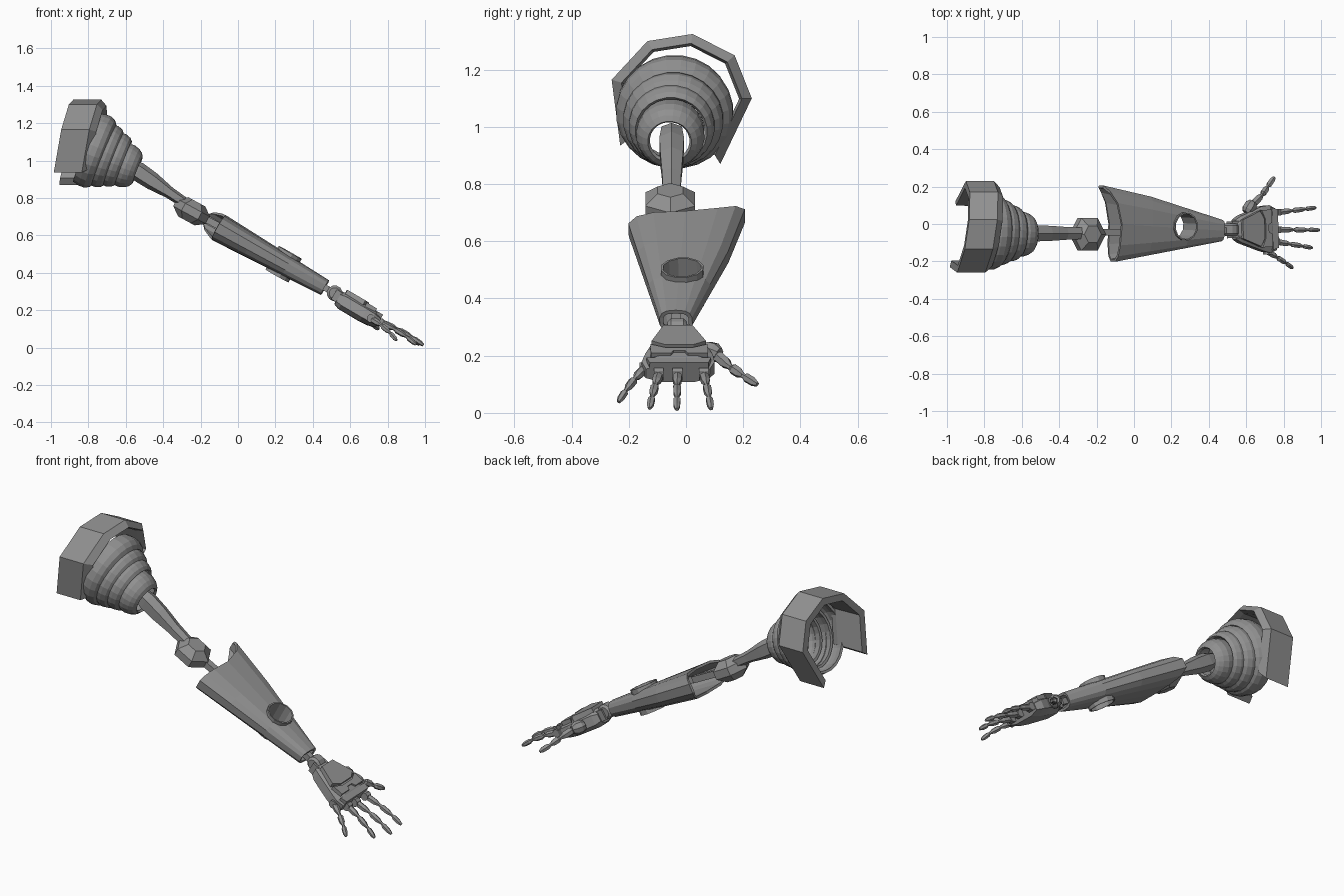
import bpy, bmesh
from math import sin, cos, pi, copysign
from mathutils import Vector, Matrix

if "Cube" in bpy.data.objects:
    bpy.data.objects.remove(bpy.data.objects["Cube"])

grey = bpy.data.materials.new("mid grey")
grey.use_nodes = True
GREY = (0.28, 0.28, 0.28, 1)
grey.diffuse_color = GREY
grey.node_tree.nodes["Principled BSDF"].inputs["Base Color"].default_value = GREY


def frame(origin, direction):
    """Local x runs along direction, y sideways, z outward."""
    d = Vector(direction).normalized()
    side = Vector((0, 0, 1)).cross(d).normalized()
    m = Matrix((d, side, d.cross(side))).transposed().to_4x4()
    m.translation = Vector(origin)
    return m


def ring(s, ry, rz, n=12, cy=0, power=1, turn=0.5):
    """Cross-section at distance s; a power below 1 makes it boxier."""
    pts = []
    for i in range(n):
        a = 2 * pi * (i + turn) / n
        c, k = cos(a), sin(a)
        pts.append((s, cy + ry * copysign(abs(c) ** power, c),
                    rz * copysign(abs(k) ** power, k)))
    return pts


def loft(name, m, rings, caps=True, loop=False, around=True):
    """Skin a row of rings with quads."""
    bm = bmesh.new()
    rows = [[bm.verts.new(m @ Vector(p)) for p in r] for r in rings]
    n = len(rows[0])
    pairs = list(zip(rows, rows[1:])) + ([(rows[-1], rows[0])] if loop else [])
    for a, b in pairs:
        for i in range(n if around else n - 1):
            j = (i + 1) % n
            bm.faces.new((a[i], a[j], b[j], b[i]))
    if caps:
        if around:
            bm.faces.new(rows[0])
            bm.faces.new(rows[-1])
        else:
            bm.faces.new([r[0] for r in rows])
            bm.faces.new([r[-1] for r in rows])
    bmesh.ops.recalc_face_normals(bm, faces=bm.faces)
    mesh = bpy.data.meshes.new(name)
    bm.to_mesh(mesh)
    bm.free()
    mesh.materials.append(grey)
    ob = bpy.data.objects.new(name, mesh)
    bpy.context.collection.objects.link(ob)
    return ob


def prism(name, m, outline, low, high):
    """Flat plate with an (x, y) outline."""
    return loft(name, m, [[(x, y, z) for x, y in outline] for z in (low, high)])


def apply_modifier(ob, kind, **settings):
    mod = ob.modifiers.new(kind.title(), kind)
    for key, value in settings.items():
        setattr(mod, key, value)
    bpy.context.view_layer.objects.active = ob
    bpy.ops.object.modifier_apply(modifier=mod.name)


# Shoulder guard: faceted arch open at the bottom, with a bevelled front lip
arch = [(-.215, -.155), (-.245, .075), (-.12, .21), (.038, .235),
        (.185, .16), (.245, .01), (.135, -.22)]


def arch_ring(s, k):
    return [(s + k * (.12 * y + .19 * z), k * y, k * z) for y, z in arch]


loft("shoulder_guard", Matrix.Translation((-.93, -.015, 1.09)),
     [arch_ring(0, 1), arch_ring(.15, 1), arch_ring(.185, .86),
      arch_ring(.15, .82), arch_ring(0, .84)], loop=True, around=False)

# Shoulder cups: nested stepped shells shrinking toward the arm
for i, (x, y, z, r) in enumerate([(-.75, -.04, 1.045, .205), (-.70, -.045, 1.02, .175),
                                  (-.65, -.05, 1.0, .15), (-.595, -.055, .97, .12)]):
    profile = [(-.065, .96), (-.03, 1), (0, 1), (.025, .94), (.04, .84)]
    if i == 3:
        profile = [(-.05, .98), (0, 1), (.03, .92), (.05, .8), (.062, .64)]
    cup = loft(f"shoulder_cup_{i + 1}", frame((x, y, z), (.93, -.04, -.36)),
               [ring(s, r * k, r * k, 24) for s, k in profile], caps=False)
    apply_modifier(cup, "SOLIDIFY", thickness=.014)

# Upper arm: tapered bar
loft("upper_arm", frame((-.60, -.05, .985), (.32, 0, -.215)),
     [ring(s, ry, rz, 6, power=.8) for s, ry, rz in
      [(0, .04, .035), (.08, .048, .052), (.17, .045, .048),
       (.28, .038, .032), (.39, .034, .028)]])

# Elbow: flattened hexagonal bead
loft("elbow", frame((-.248, -.055, .728), (.48, 0, .88)),
     [ring(s, r, r, 6) for s, r in
      [(-.058, .05), (-.022, .1), (.022, .1), (.058, .052)]])
loft("elbow_link", frame((-.19, -.045, .695), (.89, 0, -.455)),
     [ring(s, .025, .025, 4) for s in (0, .19)])

# Forearm: wide tapering shell with one rear corner swept back
fore = frame((-.10, 0, .64), (.565, -.035, -.32))
sections = []
for t in (0, .3, .65, 1):
    pts = ring(t * .65, .205 + t * (.058 - .205), .076 + t * (.045 - .076), 14, power=.72)
    if t == 0:
        pts = [(s - .1 * max(0, y / .2) ** 2, y, z) for s, y, z in pts]
    sections.append(pts)
forearm = loft("forearm", fore, sections, caps=False)
apply_modifier(forearm, "SOLIDIFY", thickness=.014)

# Round opening through the forearm, with a raised sleeve
hole = fore @ Matrix.Translation((.395, .01, 0)) @ Matrix.Rotation(-pi / 2, 4, "Y")
cutter = loft("opening_cutter", hole, [ring(s, .07, .066) for s in (-.2, .2)])
cutter.hide_render = True
apply_modifier(forearm, "BOOLEAN", object=cutter, operation="DIFFERENCE", solver="EXACT")
bpy.data.objects.remove(cutter)
loft("opening_sleeve", hole,
     [ring(s, r, r * .95) for s, r in ((-.072, .076), (.072, .076), (.072, .068), (-.072, .068))],
     caps=False, loop=True)

# Wrist: hinge barrel, lugs and links
hand = frame((.535, -.03, .265), (.86, .03, -.51))
loft("wrist_barrel", frame((.517, -.03, .29), (0, 1, 0)),
     [ring(s, r, r) for s, r in ((-.034, .03), (-.022, .042), (.022, .042), (.034, .03))])
loft("wrist_link", frame((.44, -.035, .335), (.86, 0, -.5)),
     [ring(s, .022, .024, 4) for s in (0, .16)])
for side in (-1, 1):
    prism("wrist_lug", hand, [(-.03, side * .03), (.04, side * .03),
                              (.04, side * .045), (-.03, side * .045)], -.025, .035)

# Palm: flared block
loft("palm", hand, [ring(s, w, h, 8, cy=c, power=.7) for s, w, h, c in
                    [(0, .055, .04, 0), (.03, .075, .052, 0), (.16, .125, .052, 0),
                     (.21, .135, .048, -.004), (.25, .118, .036, -.006)]])

# Back-of-hand plates, the front one notched in the middle
prism("hand_plate", hand, [(.02, -.05), (.13, -.095), (.155, -.05), (.155, .05),
                           (.13, .095), (.02, .05)], .03, .062)
prism("knuckle_plate", hand, [(.142, -.1), (.165, -.048), (.165, .048), (.142, .1), (.205, .1),
                              (.205, .03), (.185, .02), (.185, -.02), (.205, -.03), (.205, -.1)],
      .03, .056)
prism("knuckle_bar", hand, [(.215, -.115), (.215, .11), (.25, .1), (.25, -.105)], -.02, .044)


# Fingers: beads strung along a bent path with thin joints between
def finger(name, points, width=.018):
    pts = [Vector(p) for p in points]
    for i, (a, b) in enumerate(zip(pts, pts[1:])):
        size = (b - a).length
        w = width * (1 - .12 * i)
        loft(f"{name}_segment_{i + 1}", frame(a, b - a),
             [ring(size * t, w * k, w * k, 6) for t, k in
              [(.06, .55), (.22, 1), (.68, .95), (.95, .5)]])
        loft(f"{name}_joint_{i + 1}", frame(a - (b - a) * .14, b - a),
             [ring(s, w * .55, w * .6, 6) for s in (0, size * .3)])


for name, base, tip in [("index_finger", (.765, .062, .135), (.975, .088, .012)),
                        ("middle_finger", (.765, -.03, .135), (.995, -.032, .01)),
                        ("ring_finger", (.76, -.095, .135), (.955, -.128, .014)),
                        ("little_finger", (.71, -.145, .155), (.85, -.237, .036))]:
    a, b = Vector(base), Vector(tip)
    lift = Vector((.005, 0, .008))
    finger(name, [a, a.lerp(b, .36) + lift, a.lerp(b, .7) + lift, b])
    loft(name + "_knuckle", frame(a, (0, 1, 0)),
         [ring(s, .023, .023, 8) for s in (-.017, .017)])

# Thumb with its base joint
finger("thumb", [(.635, .105, .205), (.685, .155, .16), (.715, .2, .13), (.752, .252, .098)], .022)
loft("thumb_base", frame((.60, .06, .22), (.5, .8, -.2)),
     [ring(s, r, r, 8) for s, r in ((0, .025), (.02, .036), (.05, .036), (.07, .022))])
